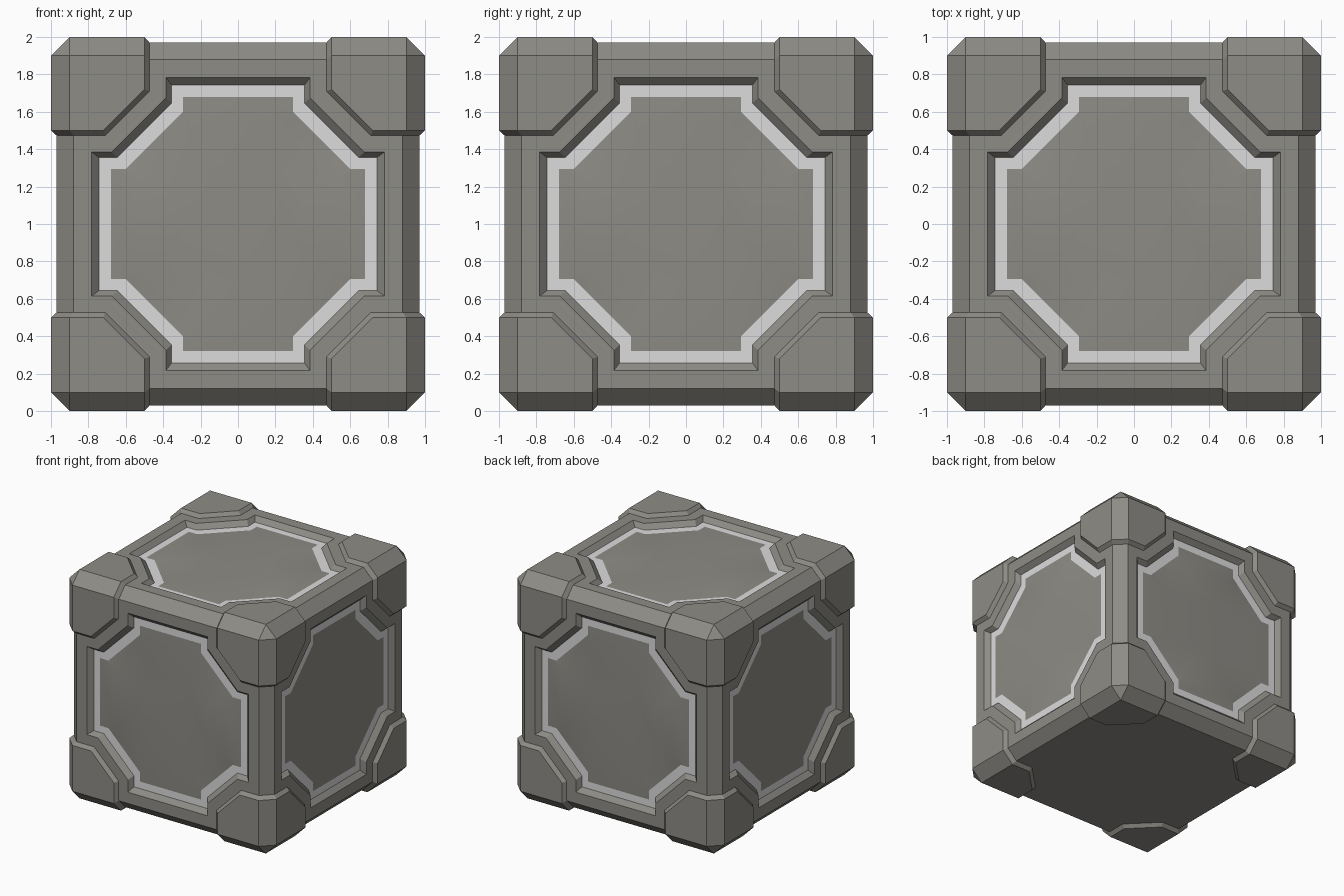
import bpy, bmesh, math
from itertools import permutations, product
from mathutils import Matrix, Vector

if "Cube" in bpy.data.objects:
    bpy.data.objects.remove(bpy.data.objects["Cube"], do_unlink=True)


def material(name, color):
    m = bpy.data.materials.new(name)
    m.use_nodes = True
    m.diffuse_color = color
    m.node_tree.nodes["Principled BSDF"].inputs["Base Color"].default_value = color
    return m


GREY = material("warm grey metal", (0.27, 0.262, 0.237, 1))
WHITE = material("pale trim", (0.72, 0.72, 0.73, 1))
LIFT = Matrix.Translation((0, 0, 1))


def make_object(name, bm, *mats):
    bmesh.ops.recalc_face_normals(bm, faces=bm.faces)
    mesh = bpy.data.meshes.new(name)
    bm.to_mesh(mesh)
    bm.free()
    for m in mats:
        mesh.materials.append(m)
    ob = bpy.data.objects.new(name, mesh)
    bpy.context.collection.objects.link(ob)
    return ob


def outline(notch, reach, diagonal):
    """Octagon with a square notch at both ends of every diagonal side."""
    d = diagonal - notch
    quarter = [Vector((reach, notch)), Vector((d, notch)),
               Vector((notch, d)), Vector((notch, reach))]
    return [Matrix.Rotation(k * math.pi / 2, 2) @ p for k in range(4) for p in quarter]


def add_loop(bm, points, z, scale=1):
    return [bm.verts.new((p.x * scale, p.y * scale, z)) for p in points]


def bridge(bm, a, b, mat=0, smooth=False):
    n = len(a)
    for i in range(n):
        f = bm.faces.new((a[i], a[(i + 1) % n], b[(i + 1) % n], b[i]))
        f.material_index, f.smooth = mat, smooth


# Top and four sides carry a panel; the underside stays plain
sides = {"top": Matrix()}
for k, name in enumerate(("front", "left", "back", "right")):
    sides[name] = Matrix.Rotation(k * math.pi / 2, 4, 'Z') @ Matrix.Rotation(math.pi / 2, 4, 'X')

FACE, FLOOR = 0.97, 0.93
opening = outline(0.385, 0.782, 1.06)
trim_outer = outline(0.355, 0.742, 1.0)
trim_inner = outline(0.295, 0.68, 0.895)

# Chamfered frame
bm = bmesh.new()
bmesh.ops.create_cube(bm, size=2 * FACE)
bmesh.ops.bevel(bm, geom=bm.edges[:], offset=0.09, segments=1, affect='EDGES')
bmesh.ops.transform(bm, matrix=LIFT, verts=bm.verts)
frame = make_object("frame", bm, GREY)

# Sloped recesses cut into the frame
for side, turn in sides.items():
    bm = bmesh.new()
    high = add_loop(bm, [o + (o - t) for o, t in zip(opening, trim_outer)], 2 * FACE - FLOOR)
    mid = add_loop(bm, opening, FACE)
    low = add_loop(bm, trim_outer, FLOOR)
    base = add_loop(bm, trim_outer, FLOOR - 0.02)
    for a, b in ((high, mid), (mid, low), (low, base)):
        bridge(bm, a, b)
    bm.faces.new(high)
    bm.faces.new(base)
    bmesh.ops.transform(bm, matrix=LIFT @ turn, verts=bm.verts)
    cutter = make_object(side + "_recess_cutter", bm, GREY)
    cutter.hide_render = True
    cut = frame.modifiers.new("recess", 'BOOLEAN')
    cut.operation, cut.solver, cut.object = 'DIFFERENCE', 'EXACT', cutter
    bpy.context.view_layer.objects.active = frame
    bpy.ops.object.modifier_apply(modifier=cut.name)
    bpy.data.objects.remove(cutter, do_unlink=True)

# Softly domed panels with a pale trim band
for side, turn in sides.items():
    bm = bmesh.new()
    rim = add_loop(bm, trim_outer, FLOOR)
    loops = [add_loop(bm, trim_inner, FLOOR)]
    loops += [add_loop(bm, trim_inner, FLOOR + h, s) for s, h in ((0.8, 0.007), (0.5, 0.013))]
    bridge(bm, rim, loops[0], 1)
    for a, b in zip(loops, loops[1:]):
        bridge(bm, a, b, 0, True)
    bm.faces.new(loops[-1]).smooth = True
    bmesh.ops.transform(bm, matrix=LIFT @ turn, verts=bm.verts)
    make_object(side + "_panel", bm, GREY, WHITE)

# Eight corner guards: hull of the raised faces and their sloped skirts
raised = [(0.9, 0.9, 1), (0.5, 0.9, 1), (0.5, 0.72, 1)]
skirt = [(0.473, 0.88, FACE), (0.473, 0.71, FACE)]
points = {q for p in raised + skirt for q in permutations(p)}
for sx, sy, sz in product((-1, 1), repeat=3):
    bm = bmesh.new()
    for x, y, z in points:
        bm.verts.new((x * sx, y * sy, z * sz + 1))
    bmesh.ops.convex_hull(bm, input=bm.verts)
    bmesh.ops.dissolve_limit(bm, angle_limit=0.02, verts=bm.verts, edges=bm.edges)
    name = "_".join(("upper" if sz > 0 else "lower", "front" if sy < 0 else "back",
                     "left" if sx > 0 else "right", "corner_guard"))
    make_object(name, bm, GREY)
